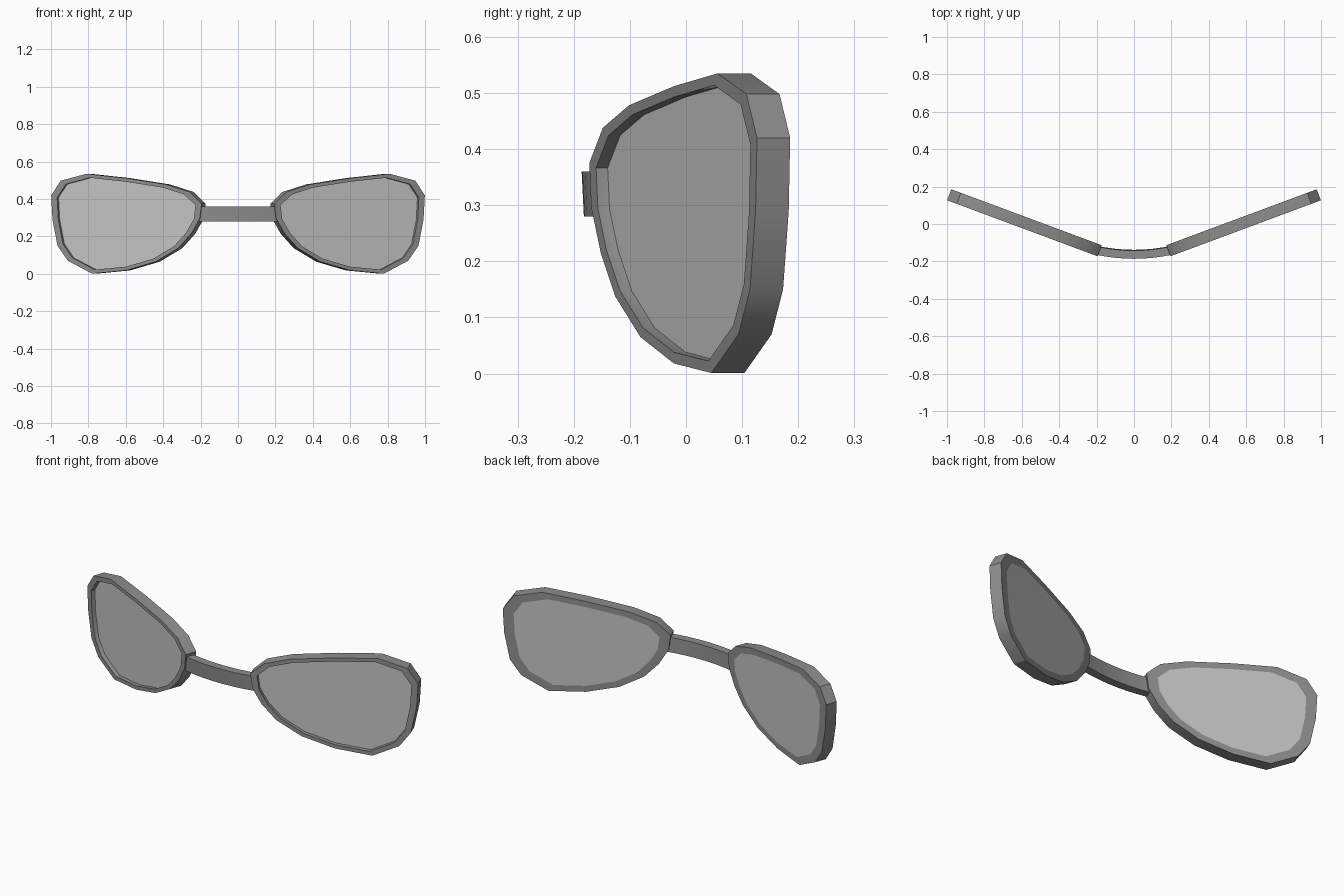
import bpy, bmesh, math
from mathutils import Vector

cube = bpy.data.objects.get("Cube")
if cube:
    bpy.data.objects.remove(cube, do_unlink=True)


def material(name, value):
    m = bpy.data.materials.new(name)
    m.use_nodes = True
    m.diffuse_color = (value, value, value, 1)
    m.node_tree.nodes["Principled BSDF"].inputs["Base Color"].default_value = (value, value, value, 1)
    return m


FRAME = material("frame grey", 0.27)
LENS = material("lens light grey", 0.55)

# Rim outline as seen from the front (x, z)
OUTLINE = [(0.81, 0.535), (0.60, 0.512), (0.385, 0.478), (0.26, 0.438), (0.195, 0.375),
           (0.205, 0.295), (0.25, 0.215), (0.32, 0.137), (0.44, 0.065), (0.60, 0.018),
           (0.78, 0.001), (0.91, 0.07), (0.965, 0.15), (0.992, 0.29), (0.999, 0.42),
           (0.948, 0.498)]
CENTRE = (0.60, 0.268)
SWEEP = math.radians(20.4)
DEPTH = 0.063


def ring(bm, side, scale, depth):
    """One scaled copy of the outline, set back into the swept rim."""
    verts = []
    for px, pz in OUTLINE:
        x = CENTRE[0] + (px - CENTRE[0]) * scale
        z = CENTRE[1] + (pz - CENTRE[1]) * scale
        y = 0.127 - (1 - x) * math.tan(SWEEP)
        x -= math.sin(SWEEP) * depth
        y += math.cos(SWEEP) * depth
        verts.append(bm.verts.new((side * x, y, z)))
    return verts


def bridge(bm, a, b):
    for i in range(len(a)):
        j = (i + 1) % len(a)
        bm.faces.new((a[i], a[j], b[j], b[i]))


def finish(bm, name, mat):
    bmesh.ops.recalc_face_normals(bm, faces=bm.faces)
    mesh = bpy.data.meshes.new(name)
    bm.to_mesh(mesh)
    bm.free()
    mesh.materials.append(mat)
    obj = bpy.data.objects.new(name, mesh)
    bpy.context.collection.objects.link(obj)
    bpy.ops.object.select_all(action='DESELECT')
    obj.select_set(True)
    bpy.context.view_layer.objects.active = obj
    bpy.ops.object.shade_smooth_by_angle(angle=math.radians(30))


for side, label in ((1, "left"), (-1, "right")):
    # Rim with a stepped opening
    bm = bmesh.new()
    rings = [ring(bm, side, s, d) for s, d in
             ((1, 0), (1, DEPTH), (0.87, DEPTH), (0.92, DEPTH * 0.35), (0.92, 0))]
    for i in range(len(rings)):
        bridge(bm, rings[i], rings[(i + 1) % len(rings)])
    finish(bm, label + "_rim", FRAME)

    # Lens, recessed at the front and flush at the back
    bm = bmesh.new()
    front = ring(bm, side, 0.92, DEPTH * 0.35)
    back = ring(bm, side, 0.87, DEPTH)
    bridge(bm, front, back)
    bm.faces.new(front)
    bm.faces.new(back)
    finish(bm, label + "_lens", LENS)

# Curved nose bridge, leaning slightly back at the bottom
bm = bmesh.new()
STEPS = 8
sections = []
for i in range(STEPS + 1):
    t = 2 * i / STEPS - 1
    out = Vector((t * 0.2, -1, 0)).normalized()
    base = Vector((t * 0.2, -0.138 + 0.022 * t * t, 0))
    section = []
    for push, z in ((0, 0.28), (0.044, 0.28), (0.048, 0.36), (0.004, 0.36)):
        section.append(bm.verts.new(base + out * push + Vector((0, 0, z))))
    sections.append(section)
for a, b in zip(sections, sections[1:]):
    bridge(bm, a, b)
bm.faces.new(sections[0])
bm.faces.new(sections[-1])
finish(bm, "nose_bridge", FRAME)
